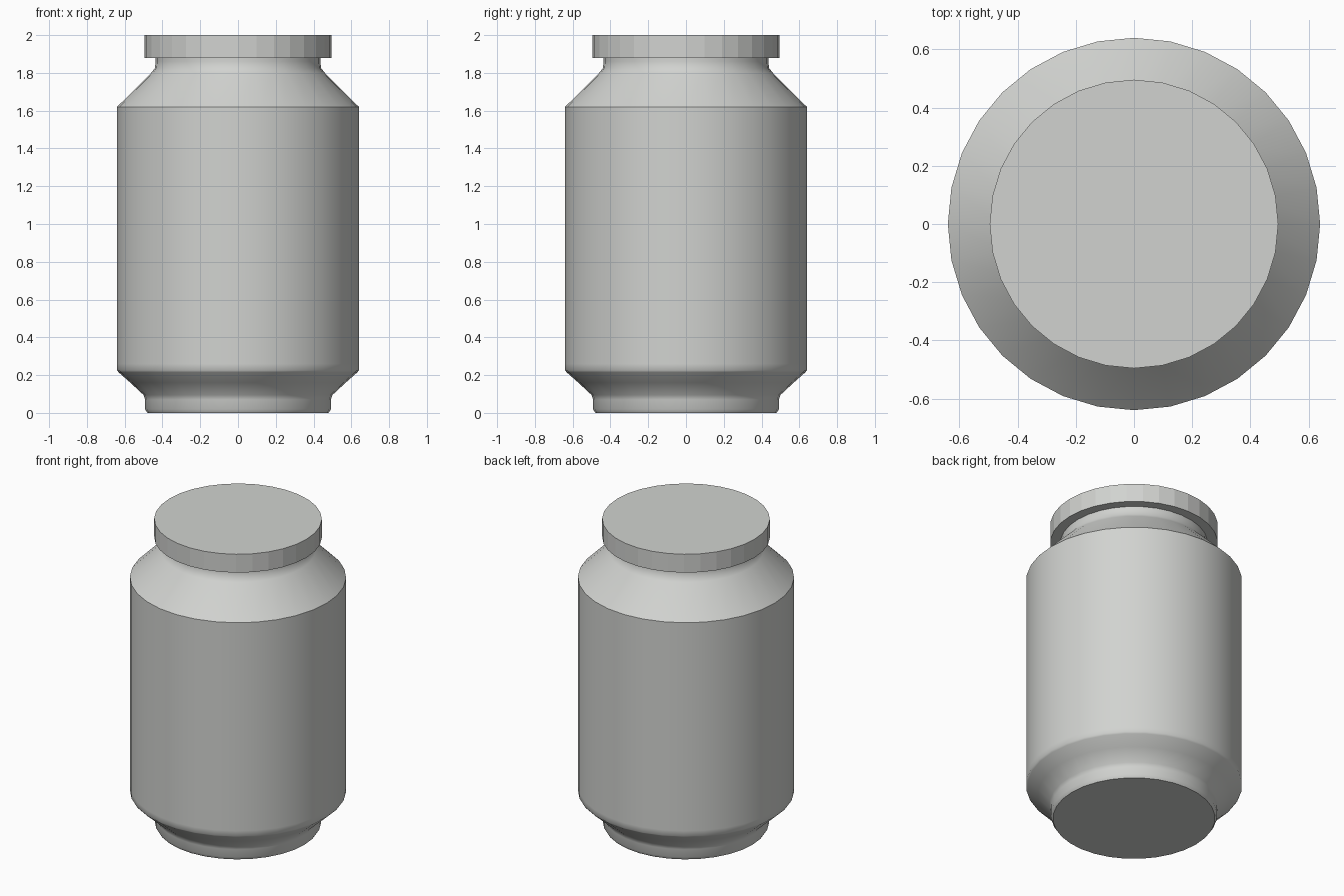
import bpy, bmesh, math

if "Cube" in bpy.data.objects:
    bpy.data.objects.remove(bpy.data.objects["Cube"])

SIDES = 32

paint = bpy.data.materials.new("pale_grey")
paint.diffuse_color = (0.64, 0.65, 0.63, 1)
paint.use_nodes = True
paint.node_tree.nodes["Principled BSDF"].inputs["Base Color"].default_value = paint.diffuse_color


def lathe(name, profile, smooth_angle=None):
    """Revolve (radius, height) points around z and cap both ends."""
    bm = bmesh.new()
    rings = []
    for r, z in profile:
        rings.append([bm.verts.new((r * math.cos(2 * math.pi * i / SIDES),
                                    r * math.sin(2 * math.pi * i / SIDES), z))
                      for i in range(SIDES)])
    for low, high in zip(rings, rings[1:]):
        for i in range(SIDES):
            j = (i + 1) % SIDES
            bm.faces.new((low[i], low[j], high[j], high[i]))
    bm.faces.new(rings[0][::-1])
    bm.faces.new(rings[-1])
    mesh = bpy.data.meshes.new(name)
    bm.to_mesh(mesh)
    bm.free()
    mesh.materials.append(paint)
    obj = bpy.data.objects.new(name, mesh)
    bpy.context.collection.objects.link(obj)
    if smooth_angle:
        bpy.ops.object.select_all(action='DESELECT')
        bpy.context.view_layer.objects.active = obj
        obj.select_set(True)
        bpy.ops.object.shade_smooth_by_angle(angle=math.radians(smooth_angle))
    return obj


# Jar: foot, lower cone, straight wall, shoulder and neck
lathe("jar_body", [
    (0.480, 0.0), (0.492, 0.02), (0.492, 0.07), (0.50, 0.095),
    (0.57, 0.16), (0.632, 0.215), (0.64, 0.225), (0.64, 0.26),
    (0.64, 1.57), (0.64, 1.62),
    (0.46, 1.80), (0.44, 1.825), (0.436, 1.86), (0.436, 1.885),
], 40)

# Flat-faced lid
lathe("lid", [(0.496, 1.88), (0.496, 2.0)])
